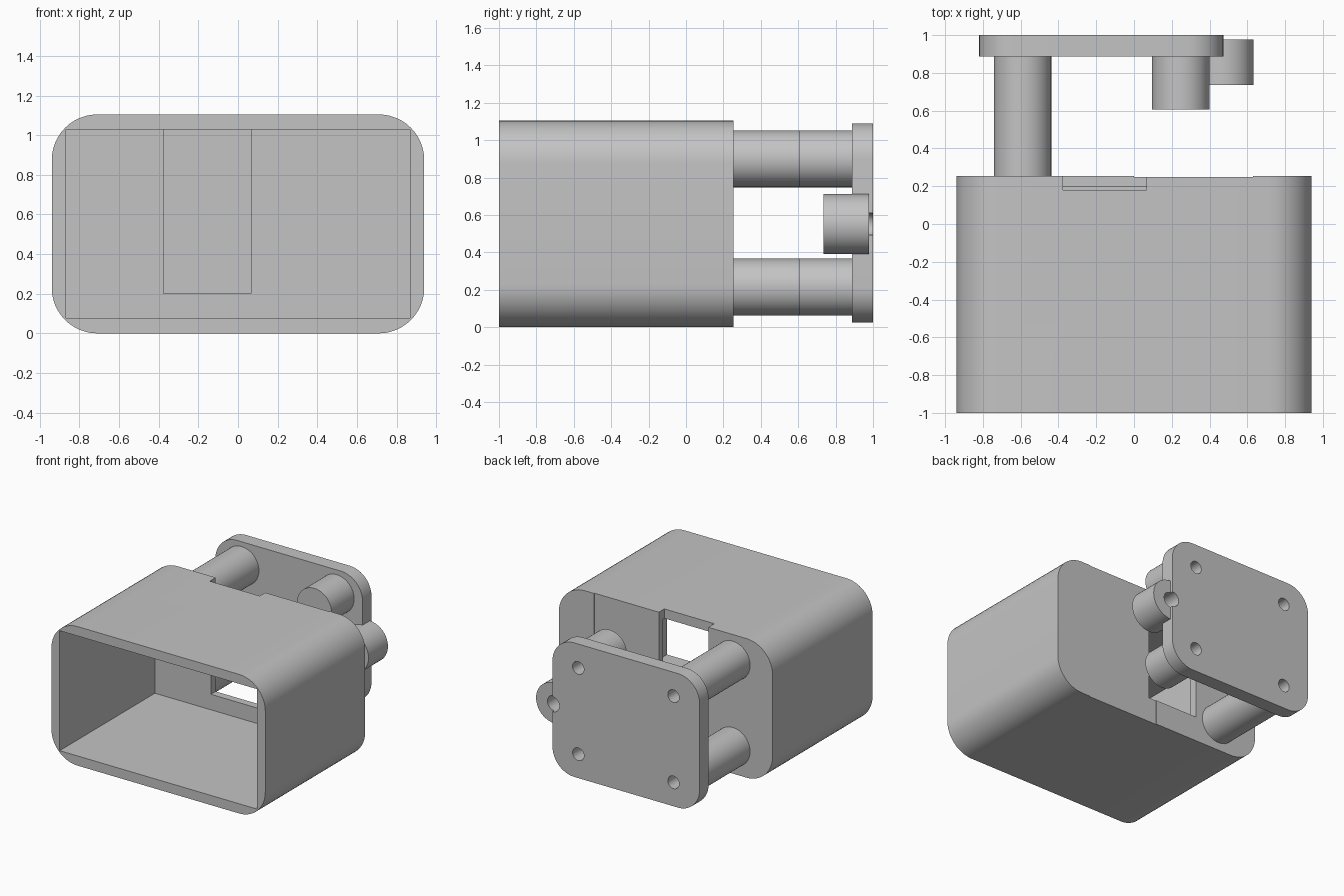
import bpy, bmesh, math

cube = bpy.data.objects.get("Cube")
if cube:
    bpy.data.objects.remove(cube, do_unlink=True)

grey = bpy.data.materials.new("plain grey")
grey.use_nodes = True
grey.diffuse_color = (0.55, 0.55, 0.55, 1)
grey.node_tree.nodes["Principled BSDF"].inputs["Base Color"].default_value = grey.diffuse_color


def rounded_outline(x0, x1, z0, z1, r, steps=12):
    """Outline in the xz plane; zero radius gives a plain rectangle."""
    if r == 0:
        return [(x0, z0), (x1, z0), (x1, z1), (x0, z1)]
    centres = [(x1 - r, z1 - r), (x0 + r, z1 - r), (x0 + r, z0 + r), (x1 - r, z0 + r)]
    points = []
    for k, (cx, cz) in enumerate(centres):
        for i in range(steps + 1):
            a = math.pi / 2 * (k + i / steps)
            points.append((cx + r * math.cos(a), cz + r * math.sin(a)))
    return points


def circle(x, z, r, sides=48):
    turn = 2 * math.pi / sides
    return [(x + r * math.cos(i * turn), z + r * math.sin(i * turn)) for i in range(sides)]


def prism(name, outline, y0, y1):
    """Extrude an xz outline from y0 to y1."""
    bm = bmesh.new()
    face = bm.faces.new([bm.verts.new((x, y0, z)) for x, z in outline])
    extruded = bmesh.ops.extrude_face_region(bm, geom=[face])["geom"]
    moved = [v for v in extruded if isinstance(v, bmesh.types.BMVert)]
    bmesh.ops.translate(bm, verts=moved, vec=(0, y1 - y0, 0))
    bmesh.ops.recalc_face_normals(bm, faces=bm.faces)
    mesh = bpy.data.meshes.new(name)
    bm.to_mesh(mesh)
    bm.free()
    mesh.materials.append(grey)
    obj = bpy.data.objects.new(name, mesh)
    bpy.context.collection.objects.link(obj)
    return obj


def cut(obj, cutters):
    """Subtract the cutters, keep the result as plain mesh."""
    for cutter in cutters:
        cutter.hide_render = True
        mod = obj.modifiers.new("cut", "BOOLEAN")
        mod.operation = "DIFFERENCE"
        mod.solver = "EXACT"
        mod.object = cutter
    graph = bpy.context.evaluated_depsgraph_get()
    mesh = bpy.data.meshes.new_from_object(obj.evaluated_get(graph))
    obj.modifiers.clear()
    obj.data = mesh
    for cutter in cutters:
        bpy.data.objects.remove(cutter, do_unlink=True)


# Open-fronted housing with a rear window and a shallow rear recess
BACK = 0.255
housing = prism("housing", rounded_outline(-0.94, 0.94, 0, 1.105, 0.23), -1, BACK)
cut(housing, [
    prism("cavity", rounded_outline(-0.867, 0.867, 0.077, 1.03, 0), -1.2, 0.195),
    prism("window", rounded_outline(-0.375, 0.065, 0.2, 1.3, 0), 0.18, 0.4),
    prism("recess", rounded_outline(0, 0.63, -0.2, 1.3, 0), BACK - 0.006, 0.4),
])
parts = [housing]

# Mounting plate with four screw holes and a half hole in its edge
LONG_X, SHORT_X, TAB_X, TAB_Z = -0.59, 0.247, 0.473, 0.552
POST_Z = {"lower": 0.215, "upper": 0.9}
HOLE, TAB_HOLE = 0.05, 0.06
plate = prism("mounting_plate", rounded_outline(-0.82, 0.473, 0.025, 1.09, 0.19), 0.888, 1)
holes = [prism("hole", circle(x, z, HOLE), 0.7, 1.2)
         for x in (LONG_X, SHORT_X) for z in POST_Z.values()]
cut(plate, holes + [prism("hole", circle(TAB_X, TAB_Z, TAB_HOLE), 0.78, 1.2)])
parts.append(plate)

# Long posts reach the housing, short posts stop in the air
for label, x, start in (("long", LONG_X, BACK - 0.02), ("short", SHORT_X, 0.605)):
    for level, z in POST_Z.items():
        post = prism(f"{level}_{label}_post", circle(x, z, 0.152), start, 0.9)
        cut(post, [prism("hole", circle(x, z, HOLE), 0.7, 1.2)])
        parts.append(post)

# Round boss on the edge of the plate
boss = prism("edge_boss", circle(TAB_X, TAB_Z, 0.16), 0.735, 0.978)
cut(boss, [prism("hole", circle(TAB_X, TAB_Z, TAB_HOLE), 0.78, 1.2)])
parts.append(boss)

# Smooth the curved walls, keep the rims sharp
bpy.ops.object.select_all(action="DESELECT")
for part in parts:
    part.select_set(True)
bpy.context.view_layer.objects.active = housing
bpy.ops.object.shade_smooth_by_angle(angle=math.radians(30))
